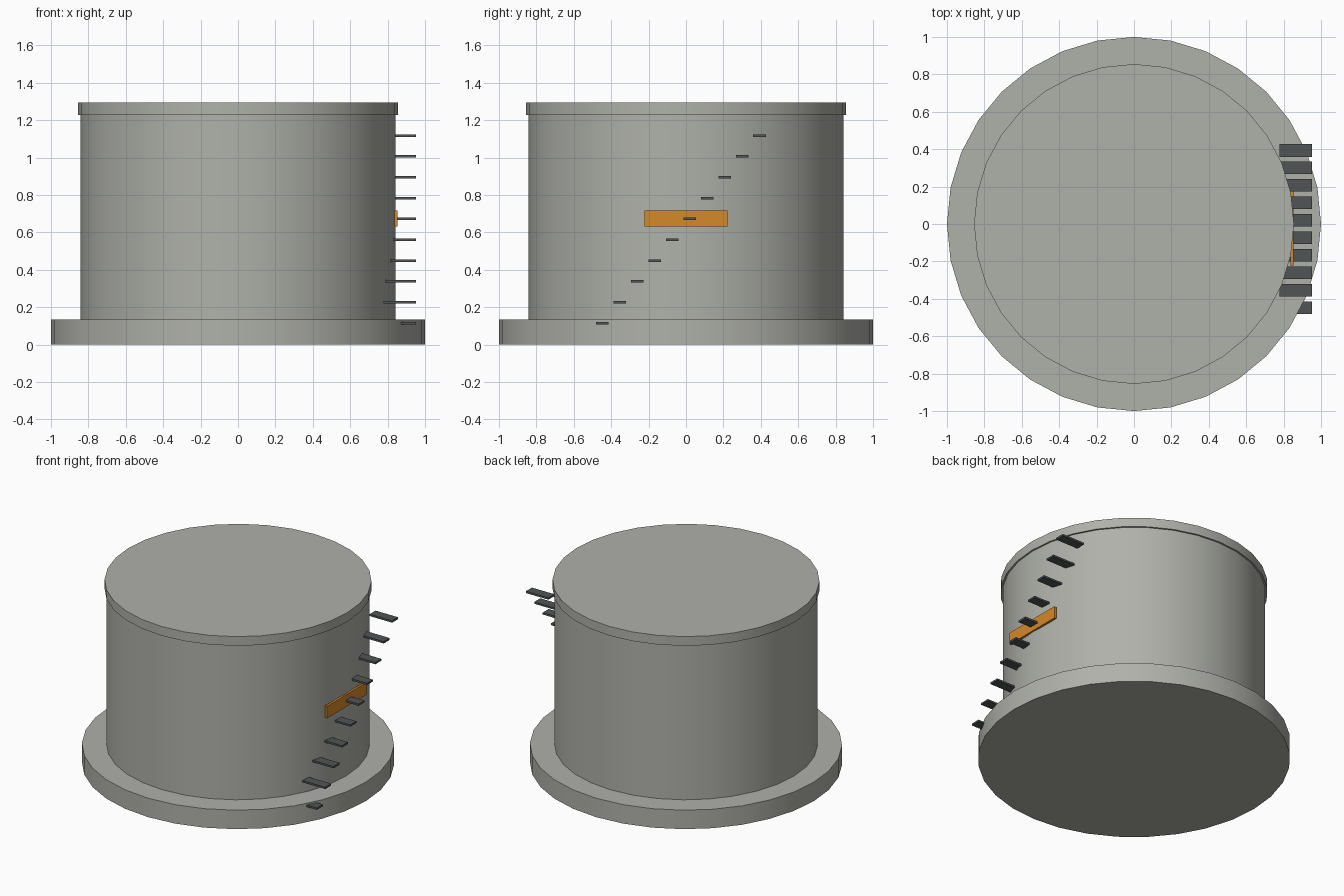
import bpy
import math

cube = bpy.data.objects.get("Cube")
if cube:
    bpy.data.objects.remove(cube, do_unlink=True)


def make_material(name, rgb):
    mat = bpy.data.materials.new(name)
    mat.use_nodes = True
    color = (*rgb, 1.0)
    mat.diffuse_color = color
    mat.node_tree.nodes["Principled BSDF"].inputs["Base Color"].default_value = color
    return mat


grey = make_material("warm_grey", (0.43, 0.44, 0.40))
dark = make_material("dark_steel", (0.08, 0.09, 0.092))
orange = make_material("orange", (0.66, 0.25, 0.02))


def disc(name, radius, bottom, top):
    """Upright cylinder with a smooth wall and crisp rims."""
    bpy.ops.mesh.primitive_cylinder_add(
        vertices=32, radius=radius, depth=top - bottom,
        location=(0, 0, (bottom + top) / 2))
    obj = bpy.context.object
    obj.name = name
    obj.data.materials.append(grey)
    bpy.ops.object.shade_smooth_by_angle(angle=math.radians(30))
    return obj


def box(name, center, size, mat):
    bpy.ops.mesh.primitive_cube_add(size=1, location=center)
    obj = bpy.context.object
    obj.name = name
    obj.scale = size
    bpy.ops.object.transform_apply(location=False, rotation=False, scale=True)
    obj.data.materials.append(mat)
    return obj


# Tank: foundation, shell and overhanging lid
disc("foundation", 1.0, 0.0, 0.134)
disc("tank_shell", 0.843, 0.134, 1.228)
disc("tank_lid", 0.855, 1.228, 1.293)

# Sign plate on the side
box("sign_plate", (0.845, 0, 0.673), (0.016, 0.446, 0.086), orange)

# Stair treads climbing the side
STEPS = 10
for i in range(STEPS):
    t = i / (STEPS - 1)
    box(f"stair_tread_{i + 1}",
        (0.865, -0.447 + 0.84 * t, 0.115 + 1.002 * t),
        (0.176, 0.067, 0.013), dark)
